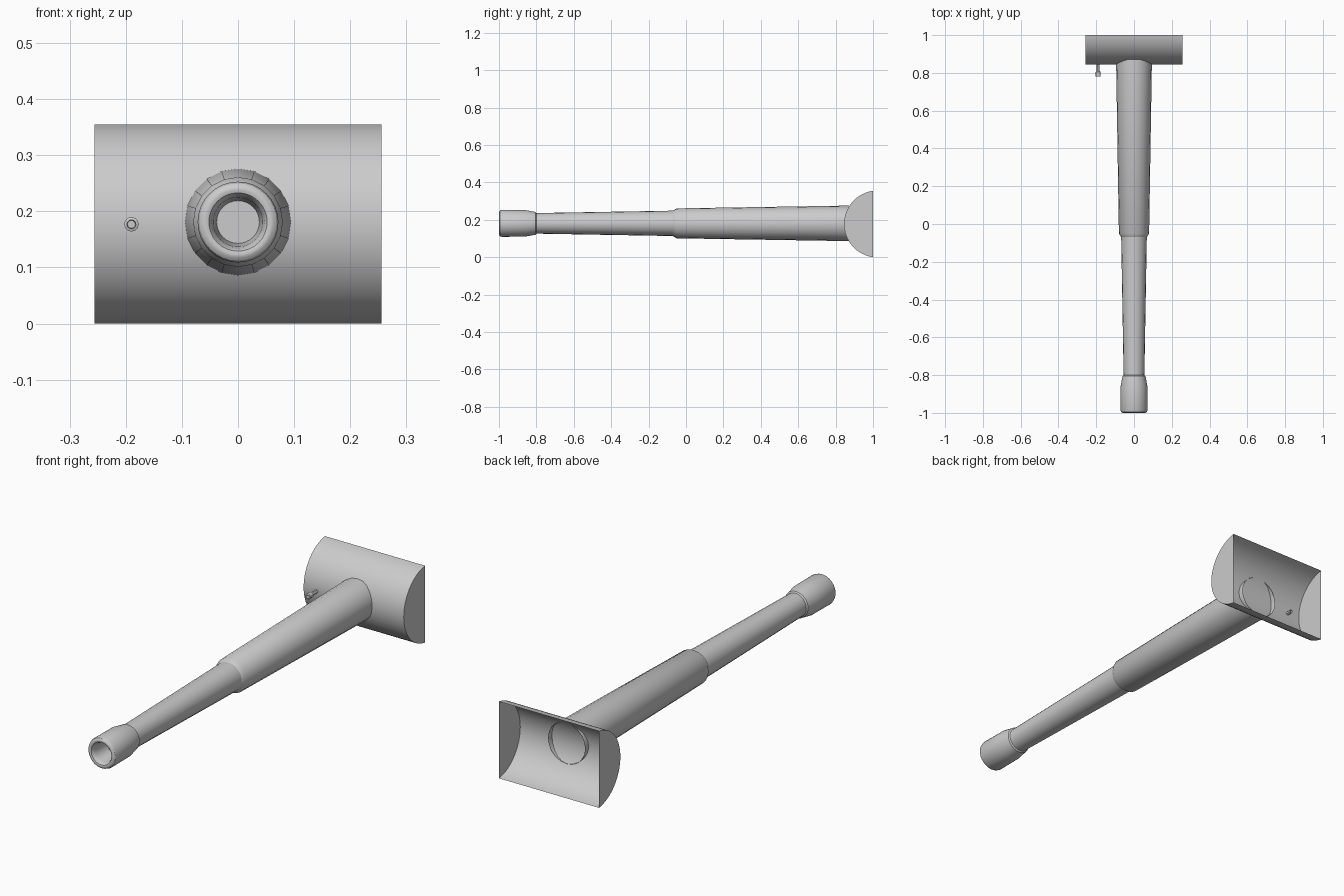
import bpy, bmesh, math

if "Cube" in bpy.data.objects:
    bpy.data.objects.remove(bpy.data.objects["Cube"])

grey = bpy.data.materials.new("plain_grey")
grey.diffuse_color = (0.6, 0.6, 0.6, 1)
grey.use_nodes = True
grey.node_tree.nodes["Principled BSDF"].inputs["Base Color"].default_value = grey.diffuse_color


def finish(name, bm):
    mesh = bpy.data.meshes.new(name)
    bm.to_mesh(mesh)
    bm.free()
    mesh.materials.append(grey)
    obj = bpy.data.objects.new(name, mesh)
    bpy.context.collection.objects.link(obj)
    bpy.ops.object.select_all(action='DESELECT')
    obj.select_set(True)
    bpy.context.view_layer.objects.active = obj
    bpy.ops.object.shade_smooth_by_angle(angle=math.radians(30))
    return obj


def turned(name, profile, x, z, sides, cap_end=False):
    """Revolve (y, radius) points around a lengthwise axis."""
    bm = bmesh.new()
    rings = [[bm.verts.new((x + r * math.sin(2 * math.pi * i / sides), y,
                            z + r * math.cos(2 * math.pi * i / sides)))
              for i in range(sides)] for y, r in profile]
    for a, b in zip(rings, rings[1:]):
        for i in range(sides):
            j = (i + 1) % sides
            bm.faces.new((a[i], a[j], b[j], b[i]))
    if cap_end:
        bm.faces.new(rings[-1][::-1])
    return finish(name, bm)


AXIS = 0.181

# Barrel sleeve: wide tapered rear section with a stepped front collar
turned("barrel_sleeve", [(0.872, 0.095), (-0.05, 0.080), (-0.07, 0.068)],
       0, AXIS, 20)

# Slim front section of the barrel
turned("barrel_tube", [(-0.06, 0.068), (-0.80, 0.055), (-0.815, 0.055)],
       0, AXIS, 20)

# Muzzle: collar, rounded lip and blind bore
turned("muzzle", [(-0.80, 0.055), (-0.805, 0.061), (-0.86, 0.071),
                  (-0.985, 0.072), (-0.994, 0.069), (-0.999, 0.063),
                  (-1.0, 0.058), (-0.998, 0.052), (-0.99, 0.047),
                  (-0.975, 0.044), (-0.90, 0.038)],
       0, AXIS, 32, cap_end=True)

# Coaxial pin beside the barrel, with a thicker recessed tip
turned("side_pin", [(0.872, 0.008), (0.81, 0.008), (0.805, 0.013),
                    (0.782, 0.013), (0.78, 0.008), (0.795, 0.007)],
       -0.19, 0.177, 12, cap_end=True)

# Curved shield: thin open-backed half drum with flat ends
W, MID, R, CY, N = 0.256, 0.1775, 0.179, 1.024, 32
half = math.asin(MID / R)
bm = bmesh.new()
arcs = []
for x in (-W, W):
    arcs.append([bm.verts.new((x, CY - R * math.cos(t), MID + R * math.sin(t)))
                 for t in (-half + 2 * half * i / N for i in range(N + 1))])
left, right = arcs
for i in range(N):
    bm.faces.new((left[i], right[i], right[i + 1], left[i + 1]))
bm.faces.new(left)
bm.faces.new(right[::-1])
bmesh.ops.recalc_face_normals(bm, faces=bm.faces)
finish("curved_shield", bm)
